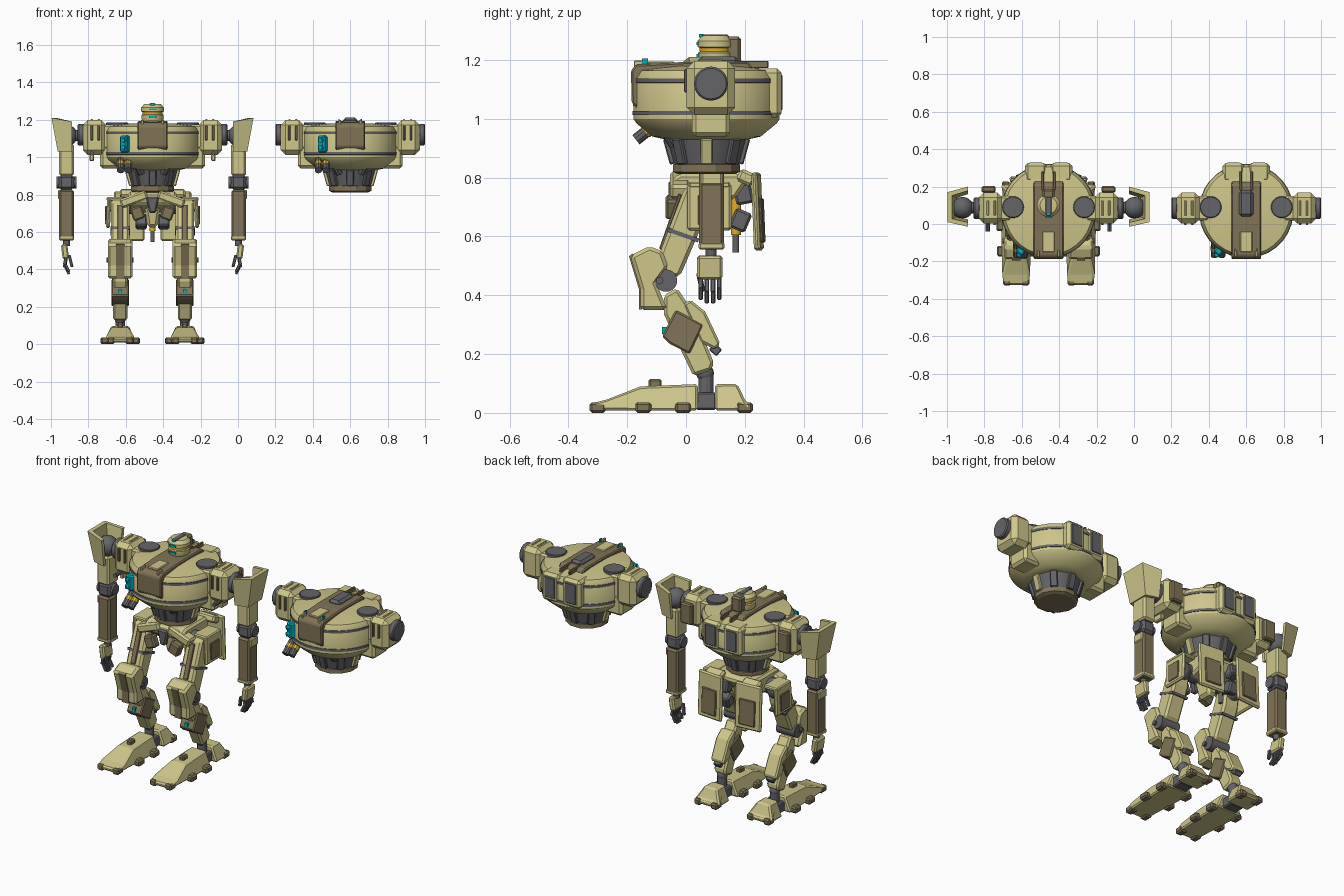
import bpy, bmesh, math
from mathutils import Vector, Matrix, Euler

if "Cube" in bpy.data.objects:
    bpy.data.objects.remove(bpy.data.objects["Cube"])

COL = dict(tan=(.62, .57, .26), brown=(.22, .175, .095), dark=(.13, .13, .14),
           cyan=(.0, .42, .5), amber=(.75, .42, .02))
MAT = {}
for k, c in COL.items():
    MAT[k] = bpy.data.materials.new(k + "_paint")
    MAT[k].diffuse_color = (*c, 1)


def finish(bm, name, mat, bevel=0, smooth=False):
    bmesh.ops.recalc_face_normals(bm, faces=bm.faces)
    me = bpy.data.meshes.new(name)
    if smooth:
        for f in bm.faces:
            f.smooth = True
        for e in bm.edges:
            e.smooth = len(e.link_faces) == 2 and e.calc_face_angle(0) < math.radians(32)
    bm.to_mesh(me)
    bm.free()
    me.materials.append(MAT[mat])
    ob = bpy.data.objects.new(name, me)
    bpy.context.collection.objects.link(ob)
    if bevel:
        m = ob.modifiers.new("chamfer", 'BEVEL')
        m.width, m.segments = bevel, 1
    return ob


def box(name, loc, size, mat, bevel=0, rot=(0, 0, 0), top=(1, 1)):
    bm = bmesh.new()
    bmesh.ops.create_cube(bm, size=1)
    for v in bm.verts:
        if v.co.z > 0:
            v.co.x *= top[0]
            v.co.y *= top[1]
        v.co = Vector(v.co[i] * size[i] for i in range(3))
    bm.transform(Matrix.Translation(loc) @ Euler(rot).to_matrix().to_4x4())
    return finish(bm, name, mat, bevel)


def cyl(name, loc, r, depth, mat, rot=(0, 0, 0), n=20, r2=None, bevel=0):
    bm = bmesh.new()
    bmesh.ops.create_cone(bm, cap_ends=True, segments=n, radius1=r, radius2=r if r2 is None else r2, depth=depth)
    bm.transform(Matrix.Translation(loc) @ Euler(rot).to_matrix().to_4x4())
    return finish(bm, name, mat, bevel, n > 12)


def ball(name, loc, r, mat):
    bm = bmesh.new()
    bmesh.ops.create_uvsphere(bm, u_segments=16, v_segments=10, radius=r)
    bm.transform(Matrix.Translation(loc))
    return finish(bm, name, mat, 0, True)


def lathe(name, pts, x, y, mat, n=32):
    bm = bmesh.new()
    rings = [[bm.verts.new((x + r * math.cos(math.tau * (i + .5) / n), y + r * math.sin(math.tau * (i + .5) / n), z))
              for i in range(n)] for r, z in pts]
    for a, b in zip(rings, rings[1:]):
        for i in range(n):
            bm.faces.new((a[i], a[(i + 1) % n], b[(i + 1) % n], b[i]))
    bm.faces.new(rings[0])
    bm.faces.new(rings[-1])
    return finish(bm, name, mat, 0, n > 12)


def prism(name, pts, a, b, mat, bevel=0, axis='x'):
    bm = bmesh.new()
    put = (lambda p, t: (t, p[0], p[1])) if axis == 'x' else (lambda p, t: (p[0], p[1], t))
    lo, hi = [[bm.verts.new(put(p, t)) for p in pts] for t in (a, b)]
    bm.faces.new(lo)
    bm.faces.new(hi)
    for i in range(len(pts)):
        j = (i + 1) % len(pts)
        bm.faces.new((lo[i], lo[j], hi[j], hi[i]))
    return finish(bm, name, mat, bevel)


H = math.pi / 2
CY = .07


def torso(c, tag):
    # drum body with dark bands, waist cone and ring
    lathe(tag + "drum", [(.14, .93), (.185, .94), (.24, .985), (.25, 1.0), (.25, 1.14), (.235, 1.165),
                         (.12, 1.18), (.05, 1.182)], c, CY, 'tan')
    for z in (1.02, 1.13):
        lathe(tag + "band", [(.24, z - .009), (.253, z - .007), (.253, z + .007), (.24, z + .009)], c, CY, 'dark')
    lathe(tag + "waist_cone", [(.11, .84), (.138, .94)], c, CY, 'dark', 16)
    lathe(tag + "waist_ring", [(.1, .812), (.118, .82), (.118, .845), (.105, .85)], c, CY, 'brown', 12)
    for i in range(8):
        a = math.tau * i / 8
        box(tag + "waist_rib", (c + .127 * math.cos(a), CY + .127 * math.sin(a), .89), (.02, .04, .09),
            'tan' if i % 4 == 0 else 'dark', .004, (0, .27, a))
    # central brown spine plate wrapping over the front
    prism(tag + "spine_plate", [(-.165, 1.035), (-.185, 1.055), (-.187, 1.165), (-.17, 1.185), (.0, 1.194),
                                (.21, 1.194), (.23, 1.17), (-.14, 1.15)], c - .08, c + .08, 'brown', .006)
    box(tag + "spine_inset", (c, -.095, 1.19), (.065, .11, .012), 'tan', .004)
    # forward lamp pod and slanted launcher
    box(tag + "lamp_pod", (c - .145, -.14, 1.07), (.045, .05, .09), 'cyan', .008, (0, 0, -.6))
    for z in (1.05, 1.09):
        cyl(tag + "lamp", (c - .155, -.165, z), .013, .02, 'cyan', (H, 0, -.6), 12)
    for dx in (-.17, -.13):
        cyl(tag + "launcher_tube", (c + dx, -.135, .957), .02, .09, 'dark', (-.9, 0, 0), 10)
        cyl(tag + "launcher_band", (c + dx, -.13, .96), .0215, .02, 'amber', (-.9, 0, 0), 10)
    for s in (-1, 1):
        box(tag + "spine_fin", (c + s * .055, -.16, 1.185), (.014, .035, .028), 'tan', .003)
        # roof fan and back pack
        cyl(tag + "roof_fan", (c + s * .19, .09, 1.172), .058, .028, 'dark', n=24, bevel=.004)
        box(tag + "back_pack", (c + s * .068, .275, 1.088), (.118, .1, .168), 'tan', .016)
        box(tag + "back_vent", (c + s * .068, .322, 1.09), (.075, .014, .125), 'dark', .006)
        box(tag + "back_fin", (c + s * .03, .23, 1.185), (.014, .1, .025), 'brown', .003)
        # shoulder block with hub and lower bracket
        box(tag + "side_bracket", (c + s * .225, .085, 1.0), (.11, .13, .12), 'tan', .014)
        box(tag + "shoulder_block", (c + s * .31, .085, 1.105), (.125, .165, .185), 'tan', .026)
        box(tag + "shoulder_neck", (c + s * .24, .085, 1.11), (.08, .13, .13), 'tan', .01)
        cyl(tag + "shoulder_hub", (c + s * .383, .085, 1.12), .058, .034, 'dark', (0, H, 0), 24, bevel=.006)
        for dx in (.288, .325):
            box(tag + "shoulder_slot", (c + s * dx, .0, 1.13), (.013, .012, .08), 'brown', .003)
            box(tag + "shoulder_ridge", (c + s * dx, .085, 1.197), (.012, .08, .012), 'tan', .003)
        cyl(tag + "bottom_strut", (c + s * .075, -.06, .945), .02, .08, 'dark', (.5, s * .5, 0), 8)


R = -.457
torso(R, "mech_")
torso(.6, "spare_")
box("spare_neck_socket", (.6, .11, 1.192), (.076, .14, .04), 'dark', .014)
for s in (-1, 1):
    box("spare_antenna", (.6 + s * .06, -.14, 1.19), (.008, .02, .03), 'cyan')

# head: banded turret with rear box and visor
lathe("head", [(.05, 1.18), (.06, 1.205), (.06, 1.225), (.05, 1.23), (.05, 1.24), (.062, 1.245), (.062, 1.265),
               (.045, 1.283), (.02, 1.285)], R, .1, 'tan', 20)
lathe("head_band", [(.054, 1.229), (.054, 1.241)], R, .1, 'amber', 20)
box("head_back", (R, .155, 1.235), (.065, .065, .09), 'brown', .01)
box("head_crest", (R, .1, 1.278), (.035, .09, .018), 'dark', .004)
for z in (1.215, 1.256):
    box("visor", (R, .042, z), (.04, .014, .01), 'cyan')
    box("crest_lamp", (R, .052, 1.283), (.02, .014, .012), 'cyan')

# pelvis
prism("pelvis", [(-.04, .75), (-.055, .79), (-.02, .815), (.18, .815), (.21, .79), (.17, .73), (.06, .7)],
      R - .13, R + .13, 'tan', .012)
box("pelvis_keel", (R, .06, .69), (.09, .13, .13), 'tan', .015, (math.pi, 0, 0), (.6, .7))
cyl("waist_joint", (R, CY, .815), .09, .04, 'brown', n=12)
box("codpiece", (R, -.045, .745), (.07, .03, .09), 'dark', .008, (math.pi, 0, 0), (.5, 1))
cyl("tail_piston", (R, .17, .68), .017, .15, 'amber', n=12)
cyl("tail_piston_rod", (R, .17, .63), .011, .17, 'dark', n=12)

TILT = -.34
for s in (-1, 1):
    # hip armour
    box("front_hip_wing", (R + s * .1, -.02, .775), (.15, .07, .05), 'tan', .01, (0, s * .35, 0))
    box("hip_block", (R + s * .08, -.045, .7), (.065, .05, .07), 'brown', .008, (0, s * .35, 0))
    box("rear_skirt_hinge", (R + s * .12, .205, .8), (.11, .06, .045), 'tan', .01, (-.4, 0, 0))
    box("rear_skirt", (R + s * .125, .243, .685), (.165, .022, .265), 'tan', .008, (.04, 0, -s * .08))
    box("rear_skirt_panel", (R + s * .125, .258, .655), (.1, .012, .15), 'brown', .004, (.04, 0, -s * .08))
    box("side_skirt", (R + s * .235, .08, .7), (.022, .15, .16), 'tan', .008, (0, -s * .04, 0))
    box("side_skirt_roof", (R + s * .2, .08, .775), (.09, .14, .022), 'tan', .006)
    box("side_skirt_panel", (R + s * .248, .08, .69), (.01, .08, .1), 'brown', .003)
    for y, z, a in ((.195, .745, .2), (.185, .655, -.4)):
        box("tail_thruster", (R + s * .06, y, z), (.06, .06, .07), 'dark', .008, (a, 0, 0))
    # leg
    L = R + s * .173
    cyl("hip_axle", (L - s * .03, .05, .74), .045, .14, 'dark', (0, H, 0))
    ball("hip_ball", (L, .05, .73), .055, 'dark')
    prism("thigh", [(.04, .78), (-.005, .765), (-.108, .495), (-.075, .455), (-.02, .465), (.055, .64), (.07, .74)],
          L - .05, L + .05, 'tan', .012)
    box("thigh_band", (L, -.01, .605), (.106, .112, .014), 'dark', 0, (TILT, 0, 0))
    box("thigh_strip", (L, -.053, .65), (.03, .012, .2), 'brown', .003, (TILT, 0, 0))
    cyl("knee_joint", (L, -.068, .45), .038, .12, 'dark', (0, H, 0))
    prism("knee_guard", [(-.19, .535), (-.125, .567), (-.08, .55), (-.06, .495), (-.1, .44), (-.063, .35), (-.155, .35),
                         (-.155, .42)], L - .066, L + .066, 'tan', .012)
    prism("knee_guard_strip", [(-.194, .533), (-.18, .543), (-.15, .42), (-.15, .352), (-.16, .352), (-.16, .42)],
          L - .022, L + .022, 'brown')
    for d in (-1, 1):
        cyl("knee_bolt", (L + d * .066, -.09, .45), .013, .012, 'dark', (0, H, 0), 8)
    prism("shin", [(-.075, .4), (-.03, .425), (.02, .35), (.095, .17), (.085, .145), (.025, .125), (-.075, .335)],
          L - .038, L + .038, 'tan', .01)
    prism("shin_panel", [(-.082, .26), (-.035, .35), (.06, .3), (.012, .2), (-.055, .235)], L - .047, L + .047, 'brown', .006)
    prism("calf", [(-.01, .37), (.015, .385), (.065, .345), (.117, .235), (.1, .215), (.05, .24)],
          L - .043, L + .043, 'tan', .008)
    box("calf_nozzle", (L, .1, .215), (.045, .035, .03), 'dark', .004, (-.7, 0, 0))
    box("shin_lamp", (L, -.072, .28), (.018, .02, .024), 'cyan')
    # ankle and foot
    ball("ankle_ball", (L, .065, .135), .03, 'dark')
    cyl("ankle_post", (L, .068, .09), .026, .07, 'dark', n=12)
    box("ankle_bridge", (L, .068, .04), (.09, .07, .06), 'dark', .006)
    toe = prism("fore_foot", [(-.325, .008), (-.325, .032), (-.27, .045), (-.155, .09), (.04, .098), (.04, .008)],
                L - .085, L + .085, 'tan', .008)
    heel = prism("heel", [(.098, .008), (.098, .098), (.175, .098), (.205, .035), (.222, .032), (.222, .008)],
                 L - .075, L + .075, 'tan', .008)
    for ob in (toe, heel):
        for v in ob.data.vertices:
            k = .55 if v.co.z > .08 else (.8 if v.co.y < -.25 else 1)
            v.co.x = L + (v.co.x - L) * k
    box("instep_block", (L, -.105, .1), (.03, .045, .03), 'brown', .006)
    for d in (-1, 1):
        for y, x in ((-.3, .05), (-.145, .082), (-.01, .085), (.2, .055)):
            box("foot_pad", (L + d * x, y, .018), (.042, .055, .036), 'brown', .008)
    # arm
    A = R + s * .46
    ball("shoulder_ball", (A, .087, 1.115), .058, 'dark')
    cyl("shoulder_axle", (R + s * .41, .087, 1.115), .03, .06, 'dark', (0, H, 0), 12)
    shell = [(.43, .2), (.54, .17), (.54, .01), (.43, -.015), (.43, .008), (.515, .028), (.515, .152), (.43, .178)]
    pad = prism("pauldron", [(R + s * x, y) for x, y in shell], 1.03, 1.21, 'tan', 0, 'z')
    for v in pad.data.vertices:
        if v.co.z < 1.1:
            v.co.x = R + s * (.43 + (abs(v.co.x - R) - .43) * .7)
            v.co.y = .09 + (v.co.y - .09) * .8
        elif abs(v.co.x - R) < .45:
            v.co.z -= .02
    box("upper_arm", (A, .087, .985), (.08, .1, .17), 'tan', .01)
    box("elbow", (A, .087, .865), (.085, .085, .08), 'dark', .015)
    cyl("elbow_pin", (A, .087, .865), .032, .105, 'dark', (0, H, 0), 16)
    box("forearm", (A, .087, .69), (.078, .085, .27), 'brown', .01)
    box("forearm_cuff", (A, .087, .568), (.082, .088, .025), 'tan', .006)
    box("forearm_plate", (A + s * .03, .087, .8), (.03, .07, .05), 'tan', .005)
    cyl("wrist", (A, .085, .545), .018, .04, 'dark', n=12)
    box("palm", (A + s * .008, .081, .495), (.034, .086, .08), 'tan', .008, (0, s * .12, 0))
    for i in range(4):
        y = .05 + i * .021
        z = .012 if i in (0, 3) else 0
        box("finger_base", (A + s * .006, y, .435 + z), (.017, .016, .05), 'dark', .003, (0, -s * .2, 0))
        box("finger_tip", (A - s * .004, y, .395 + z), (.015, .015, .045), 'dark', .003, (0, s * .45, 0))
    box("thumb", (A - s * .022, .05, .445), (.016, .018, .065), 'dark', .003, (.2, s * .25, 0))
    # shoulder block extras on the armed body
    box("shoulder_pack", (R + s * .32, .185, 1.1), (.075, .035, .12), 'brown', .008)
    cyl("shoulder_rod", (R + s * .325, -.01, 1.02), .011, .06, 'dark', (H, 0, 0), 8)
    box("shoulder_rod_mount", (R + s * .325, .05, 1.0), (.025, .06, .04), 'tan', .005)

for m in bpy.data.materials:
    if m.users and not m.is_grease_pencil:
        m.use_nodes = True
        m.node_tree.nodes["Principled BSDF"].inputs["Base Color"].default_value = m.diffuse_color
